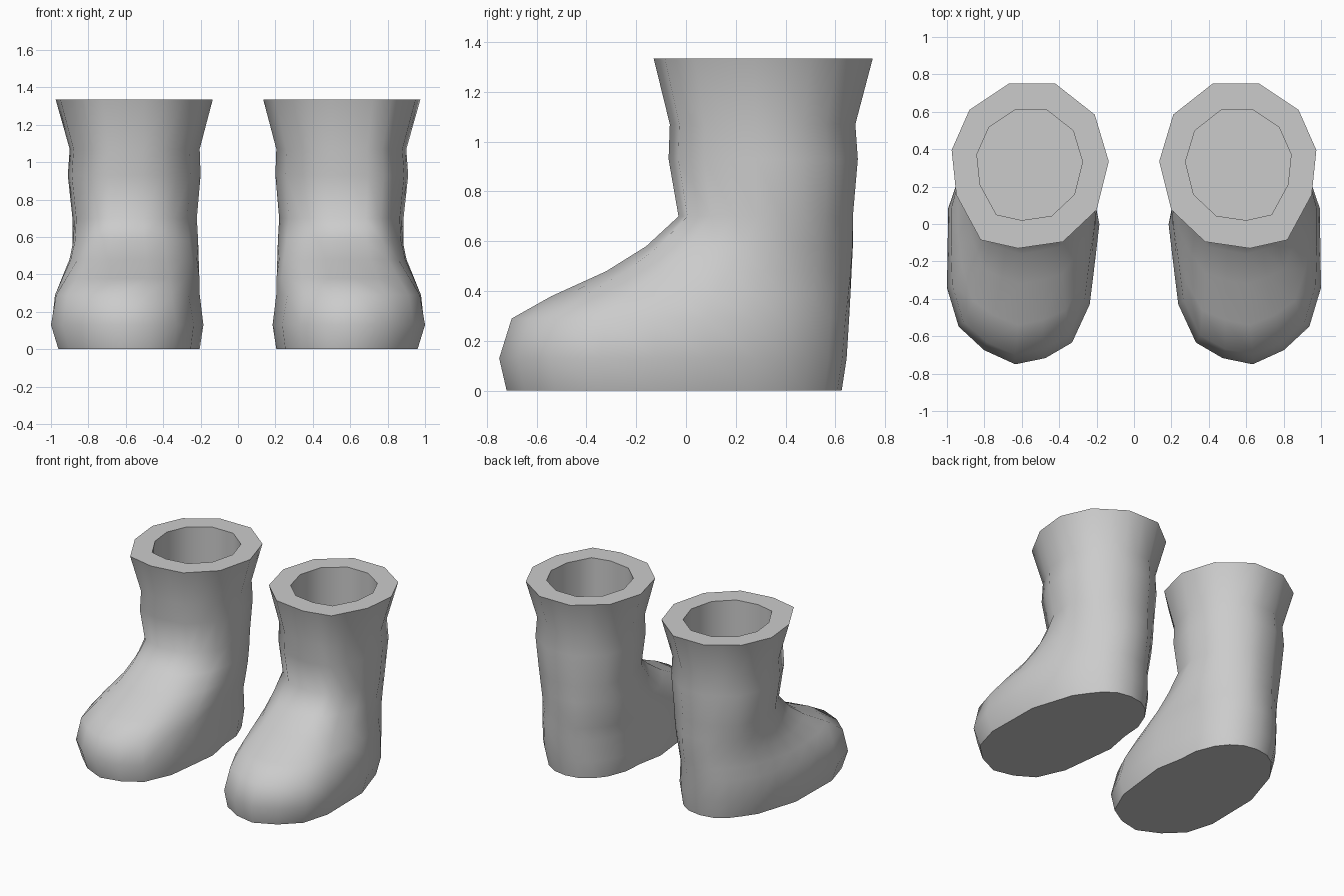
import bpy
import bmesh
import math
from mathutils import Vector

default_cube = bpy.data.objects.get("Cube")
if default_cube:
    bpy.data.objects.remove(default_cube, do_unlink=True)

grey = bpy.data.materials.new("boot grey")
grey.use_nodes = True
colour = (0.6, 0.6, 0.6, 1)
grey.diffuse_color = colour
grey.node_tree.nodes["Principled BSDF"].inputs["Base Color"].default_value = colour

# Matching eleven-cornered outlines, clockwise from the heel
LEG = [(.42, .755), (.67, .755), (.88, .615), (.975, .4), (.95, .16), (.82, -.08),
       (.62, -.125), (.38, -.09), (.2, .08), (.135, .34), (.21, .59)]
FOOT = [(.43, .625), (.65, .625), (.81, .49), (.92, .28), (.99, -.12), (.93, -.54),
        (.62, -.74), (.31, -.625), (.185, -.2), (.2, .2), (.27, .49)]

# Height, foot-to-leg blend, inner and outer x, front and back y
SECTIONS = [
    (0, 0, .205, .96, -.72, .625),
    (.13, 0, .185, 1, -.75, .645),
    (.29, .15, .2, .985, -.7, .655),
    (.38, .4, .195, .95, -.54, .66),
    (.48, .7, .2, .91, -.32, .665),
    (.58, .9, .21, .89, -.16, .67),
    (.7, 1, .22, .885, -.03, .67),
    (.93, 1, .2, .91, -.07, .69),
    (1.07, 1, .205, .9, -.065, .68),
    (1.335, 1, .135, .975, -.13, .75),
    (1.335, 1, .275, .84, .02, .61),
    (.25, 1, .275, .84, .02, .61),
]


def unit_outline(corners, bulge):
    """Add edge midpoints, pushed outwards, and fit the outline to a unit square."""
    points = []
    for i, corner in enumerate(corners):
        a, b = Vector(corner), Vector(corners[(i + 1) % len(corners)])
        edge = b - a
        points += [a, (a + b) / 2 + bulge * Vector((-edge.y, edge.x))]
    low = [min(p[k] for p in points) for k in (0, 1)]
    high = [max(p[k] for p in points) for k in (0, 1)]
    return [Vector([(p[k] - low[k]) / (high[k] - low[k]) for k in (0, 1)])
            for p in points]


def make_boot(name, side):
    """Loft the sections from the sole, over the rim and down the lining."""
    leg, foot = unit_outline(LEG, 0), unit_outline(FOOT, .08)
    bm = bmesh.new()
    rings = []
    for z, blend, left, right, front, back in SECTIONS:
        ring = []
        for f, g in zip(foot, leg):
            p = f.lerp(g, blend)
            x = left + p.x * (right - left)
            y = front + p.y * (back - front)
            ring.append(bm.verts.new((side * x, y, z)))
        rings.append(ring)
    for lower, upper in zip(rings, rings[1:]):
        for i in range(len(lower)):
            j = (i + 1) % len(lower)
            bm.faces.new((lower[i], lower[j], upper[j], upper[i]))
    # Sole and insole
    bm.faces.new(rings[0])
    bm.faces.new(rings[-1])
    bmesh.ops.recalc_face_normals(bm, faces=bm.faces)
    mesh = bpy.data.meshes.new(name)
    bm.to_mesh(mesh)
    bm.free()
    mesh.materials.append(grey)
    boot = bpy.data.objects.new(name, mesh)
    bpy.context.collection.objects.link(boot)
    bpy.ops.object.select_all(action="DESELECT")
    boot.select_set(True)
    bpy.context.view_layer.objects.active = boot
    bpy.ops.object.shade_smooth_by_angle(angle=math.radians(60))


make_boot("left_boot", 1)
make_boot("right_boot", -1)
